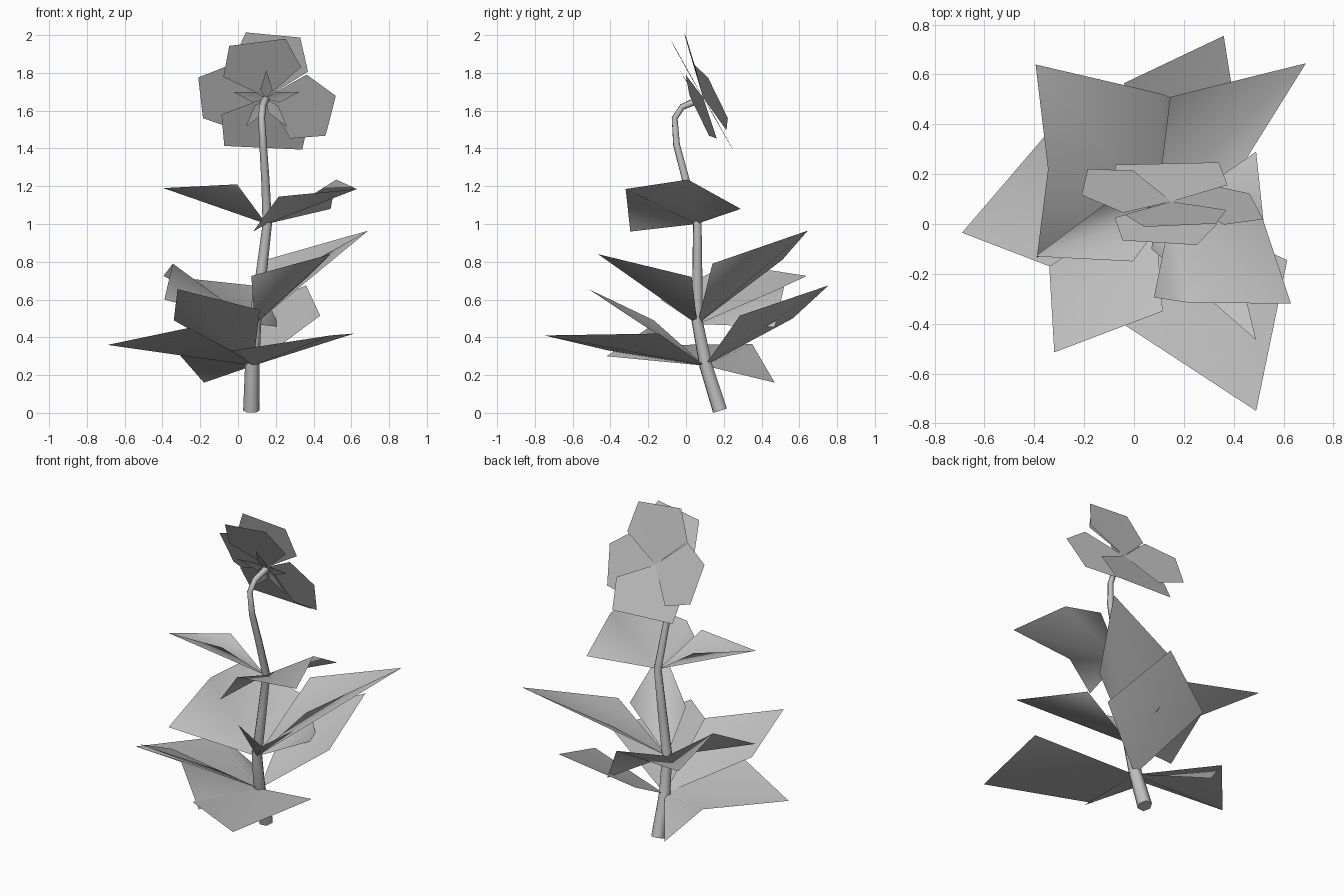
import bpy
import math
from mathutils import Vector

cube = bpy.data.objects.get("Cube")
if cube:
    bpy.data.objects.remove(cube, do_unlink=True)

grey = bpy.data.materials.new("plain grey")
grey.use_nodes = True
tone = (0.53, 0.53, 0.53, 1)
grey.diffuse_color = tone
grey.node_tree.nodes["Principled BSDF"].inputs["Base Color"].default_value = tone


def sheet(name, points, faces):
    """Thin folded surface with soft shading."""
    mesh = bpy.data.meshes.new(name)
    mesh.from_pydata([tuple(p) for p in points], [], faces)
    mesh.materials.append(grey)
    for face in mesh.polygons:
        face.use_smooth = True
    obj = bpy.data.objects.new(name, mesh)
    bpy.context.collection.objects.link(obj)
    return obj


def leaf(name, base, tip, left, right):
    """Leaf folded along its midrib; each side lists its corners from base to tip."""
    points = [base, tip, *left, *right]
    left_ring = [*range(2, 2 + len(left)), 1]
    right_ring = [*range(2 + len(left), len(points)), 1]
    faces = [(0, b, a) for a, b in zip(left_ring, left_ring[1:])]
    faces += [(0, a, b) for a, b in zip(right_ring, right_ring[1:])]
    sheet(name, points, faces)


# Stem: tapered tube that nods at the top
path = [((.07, .18, .012), .043), ((.075, .105, .25), .038),
        ((.09, .06, .48), .033), ((.125, .06, .75), .029),
        ((.155, .06, 1.0), .025), ((.145, .0, 1.23), .022),
        ((.133, -.05, 1.42), .02), ((.125, -.06, 1.56), .018),
        ((.13, -.02, 1.62), .018), ((.145, .075, 1.66), .022)]
curve = bpy.data.curves.new("stem", "CURVE")
curve.dimensions = "3D"
curve.bevel_depth = 1
curve.bevel_resolution = 1
curve.use_fill_caps = True
spline = curve.splines.new("POLY")
spline.points.add(len(path) - 1)
for point, (place, radius) in zip(spline.points, path):
    point.co = (*place, 1)
    point.radius = radius
spline.use_smooth = True
curve.materials.append(grey)
bpy.context.collection.objects.link(bpy.data.objects.new("stem", curve))

# Low tier of leaves
low = (.08, .1, .25)
leaf("low_right_leaf", low, (-.69, -.035, .36),
     [(.02, -.42, .3), (-.26, -.2, .45)],
     [(-.18, .47, .16), (-.36, .35, .365)])
leaf("low_front_left_leaf", low, (.49, -.75, .41),
     [(.615, -.145, .42)], [(-.03, -.41, .33)])
leaf("low_front_right_leaf", low, (-.32, -.515, .655),
     [(.115, -.35, .545)], [(-.34, -.17, .49)])
leaf("low_back_leaf", low, (.36, .755, .675),
     [(-.04, .565, .5)], [(.435, .285, .515)])

# Middle tier of leaves
middle = (.09, .06, .47)
leaf("middle_right_leaf", middle, (-.395, .64, .725),
     [(-.39, -.135, .6), (-.345, .22, .79)],
     [(.22, .47, .455), (.12, .52, .67)])
leaf("middle_back_leaf", middle, (.69, .645, .965),
     [(.145, .51, .81)], [(.375, .14, .79)])
leaf("middle_front_leaf", middle, (.49, -.465, .84),
     [(.37, .03, .72)], [(.07, -.1, .725)])

# High tier of leaves
high = (.15, .055, 1.0)
leaf("high_left_leaf", high, (.63, -.32, 1.185),
     [(.49, .29, 1.08), (.52, .01, 1.235)],
     [(.08, -.295, .96), (.215, -.315, 1.145)])
leaf("high_right_leaf", high, (-.395, -.13, 1.19),
     [(-.005, -.15, 1.21)], [(-.11, .085, 1.18)])

# Flower frame: tilted disc facing back and up
centre = Vector((.15, .09, 1.67))
across = Vector((1, 0, 0))
upward = Vector((0, -.44, .9)).normalized()
facing = Vector((0, .9, .44)).normalized()


def on_flower(radius, degrees, lift):
    turn = math.radians(degrees)
    return (centre + across * radius * math.cos(turn)
            + upward * radius * math.sin(turn) + facing * lift)


# Petals: overlapping broad blades, each with its angle, half spread and lift
for angle, half, lift in ((-13, 19, -.06), (84, 23, .06), (98, 24, -.02),
                          (186, 19, .07), (267, 34, .02)):
    outline = ((.26, -half - 29, lift / 2), (.37, -half, lift),
               (.37, half, lift), (.26, half + 29, lift / 2))
    points = [on_flower(0, 0, 0)]
    points += [on_flower(r, angle + a, h) for r, a, h in outline]
    sheet("petal", points, [(0, k + 1, k) for k in range(1, len(outline))])

# Sepals: small star behind the petals
for i in range(5):
    angle = 90 + 72 * i
    points = [on_flower(0, 0, -.02), on_flower(.07, angle - 28, -.035),
              on_flower(.185, angle, -.05), on_flower(.07, angle + 28, -.035)]
    sheet("sepal", points, [(0, 2, 1), (0, 3, 2)])
